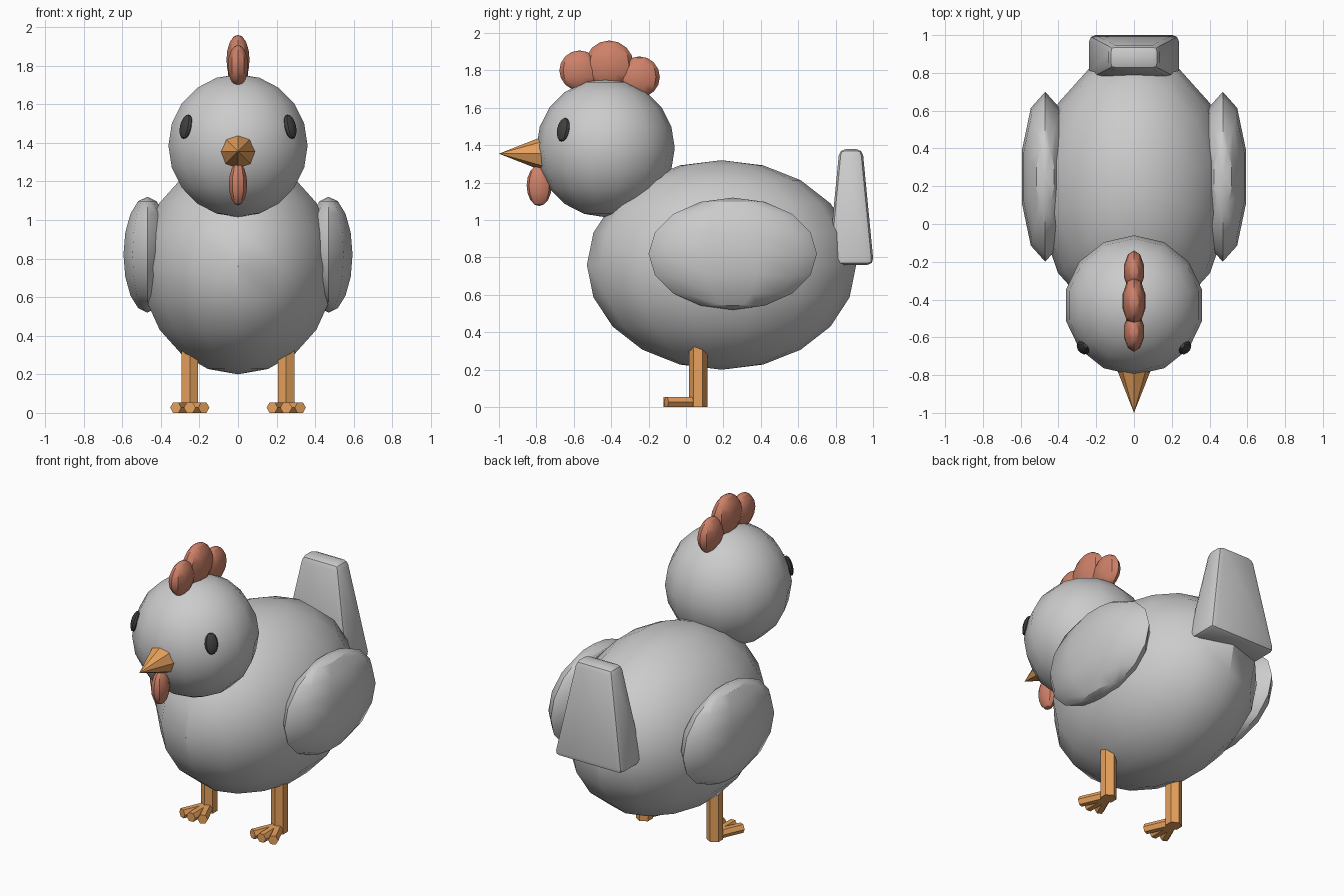
import bpy, bmesh, math
from mathutils import Vector, Matrix

if "Cube" in bpy.data.objects:
    bpy.data.objects.remove(bpy.data.objects["Cube"])


def material(name, rgb):
    m = bpy.data.materials.new(name)
    m.diffuse_color = (*rgb, 1)
    m.use_nodes = True
    m.node_tree.nodes["Principled BSDF"].inputs["Base Color"].default_value = m.diffuse_color
    return m


ORANGE = material("orange", (0.80, 0.36, 0.11))
RED = material("red", (0.62, 0.22, 0.14))
DARK = material("dark", (0.05, 0.05, 0.05))


def finish(bm, name, mat=None):
    bmesh.ops.recalc_face_normals(bm, faces=bm.faces)
    me = bpy.data.meshes.new(name)
    bm.to_mesh(me)
    bm.free()
    ob = bpy.data.objects.new(name, me)
    bpy.context.collection.objects.link(ob)
    if mat:
        me.materials.append(mat)
    bpy.ops.object.select_all(action='DESELECT')
    bpy.context.view_layer.objects.active = ob
    ob.select_set(True)
    bpy.ops.object.shade_smooth_by_angle(angle=math.radians(30))
    return ob


def ellipsoid(name, loc, radii, seg, rings, mat=None, rot=Matrix()):
    bm = bmesh.new()
    bmesh.ops.create_uvsphere(bm, u_segments=seg, v_segments=rings, radius=1)
    bm.transform(Matrix.Translation(loc) @ rot @ Matrix.Diagonal((*radii, 1)))
    return finish(bm, name, mat)


def rod(name, a, b, r1, r2, seg, mat, up='X'):
    a, b = Vector(a), Vector(b)
    d = b - a
    rot = Matrix() if abs(d.normalized().z) > 0.99 else d.to_track_quat('Z', up).to_matrix().to_4x4()
    bm = bmesh.new()
    bmesh.ops.create_cone(bm, cap_ends=True, segments=seg, radius1=r1, radius2=r2, depth=d.length)
    bm.transform(Matrix.Translation((a + b) / 2) @ rot)
    bmesh.ops.remove_doubles(bm, verts=bm.verts, dist=1e-5)
    return finish(bm, name, mat)


# body and head
ellipsoid("body", (0, 0.19, 0.76), (0.515, 0.72, 0.56), 14, 10)
HEAD = Vector((0, -0.43, 1.385))
ellipsoid("head", HEAD, (0.37, 0.37, 0.37), 14, 10)

# tail: tapered block with rounded edges
bm = bmesh.new()
bmesh.ops.create_cube(bm, size=2)
for v in bm.verts:
    top = v.co.z > 0
    v.co = Vector((v.co.x * (0.13 if top else 0.245),
                   0.882 + v.co.y * (0.062 if top else 0.122),
                   1.38 if top else 0.76))
bmesh.ops.bevel(bm, geom=bm.edges[:], offset=0.035, segments=2, profile=0.5, affect='EDGES')
finish(bm, "tail")

# comb, wattle, beak
for name, y, z, r, w in (("comb_front", -0.57, 1.80, 0.107, 0.055),
                         ("comb_middle", -0.41, 1.83, 0.13, 0.063),
                         ("comb_back", -0.25, 1.765, 0.11, 0.055)):
    ellipsoid(name, (0, y, z), (w, r, r), 10, 8, RED)
ellipsoid("wattle", (0, -0.785, 1.185), (0.05, 0.067, 0.11), 10, 8, RED)
rod("beak", (0, -0.72, 1.355), (0, -1.0, 1.355), 0.11, 0, 8, ORANGE)

# paired parts
for side, s in (("right", 1), ("left", -1)):
    ellipsoid(f"{side}_wing", (s * 0.47, 0.25, 0.82), (0.13, 0.45, 0.30), 10, 8)

    # eye lies flat on the head surface
    n = Vector((s * 0.275, -0.23, 0.10)).normalized()
    rot = n.to_track_quat('X', 'Z').to_matrix().to_4x4()
    ellipsoid(f"{side}_eye", HEAD + n * 0.365, (0.024, 0.04, 0.065), 10, 8, DARK, rot)

    # leg and three toes
    rod(f"{side}_leg", (s * 0.25, 0.065, 0), (s * 0.25, 0.065, 0.38), 0.049, 0.049, 6, ORANGE)
    for i, dx in enumerate((-0.073, 0, 0.073)):
        rod(f"{side}_toe_{i + 1}", (s * 0.25, 0.06, 0.027),
            (s * 0.25 + dx, -0.12 + abs(dx) * 0.2, 0.027), 0.031, 0.031, 6, ORANGE)
